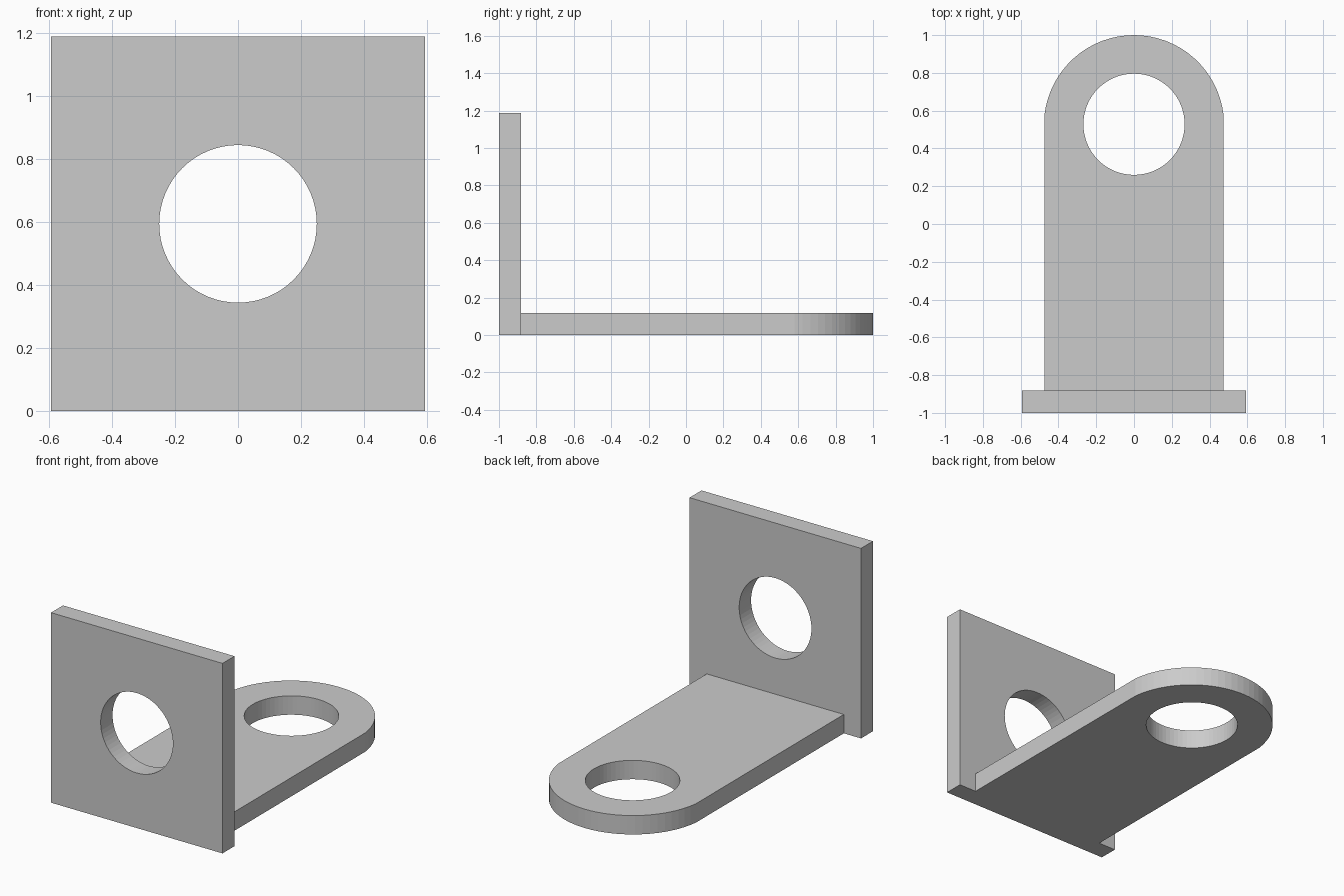
import bpy, bmesh
from math import sin, cos, pi, atan2
from mathutils import Matrix

if "Cube" in bpy.data.objects:
    bpy.data.objects.remove(bpy.data.objects["Cube"])

THICK = 0.118


def arc(cx, cy, r, a0, a1, n):
    """n points along an arc, starting at a0; the end angle is included only if n spans it."""
    return [(cx + r * cos(a0 + (a1 - a0) * i / n), cy + r * sin(a0 + (a1 - a0) * i / n))
            for i in range(n)]


def plate(name, outline, hole, matrix):
    """Flat plate with one hole: fill between two loops, then extrude by THICK."""
    bm = bmesh.new()
    edges = []
    for loop in (outline, hole):
        vs = [bm.verts.new((x, y, 0)) for x, y in loop]
        edges += [bm.edges.new((vs[i - 1], vs[i])) for i in range(len(vs))]
    bmesh.ops.triangle_fill(bm, edges=edges, use_beauty=True, use_dissolve=False)
    ext = bmesh.ops.extrude_face_region(bm, geom=bm.faces[:], use_keep_orig=True)
    top = [g for g in ext["geom"] if isinstance(g, bmesh.types.BMVert)]
    bmesh.ops.translate(bm, verts=top, vec=(0, 0, THICK))
    bmesh.ops.transform(bm, matrix=matrix, verts=bm.verts[:])
    bmesh.ops.recalc_face_normals(bm, faces=bm.faces[:])
    mesh = bpy.data.meshes.new(name)
    bm.to_mesh(mesh)
    bm.free()
    obj = bpy.data.objects.new(name, mesh)
    bpy.context.collection.objects.link(obj)
    return obj


# Upright square plate with a central hole
w, h = 0.593, 1.188
plate("upright_plate",
      [(-w, 0), (w, 0), (w, h), (-w, h)],
      arc(0, h / 2, 0.25, 0, 2 * pi, 64),
      Matrix.Translation((0, -1 + THICK, 0)) @ Matrix.Rotation(pi / 2, 4, 'X'))

# Horizontal tongue with a rounded end and a hole
half, shoulder, r = 0.474, 0.58, 0.477
centre = 1 - r
a = atan2(shoulder - centre, half)
tongue = [(-half, -1 + THICK), (half, -1 + THICK)]
tongue += arc(0, centre, r, a, pi - a, 32) + [(-half, shoulder)]
plate("base_tongue", tongue,
      arc(0, 0.528, 0.268, 0, 2 * pi, 64),
      Matrix.Identity(4))
